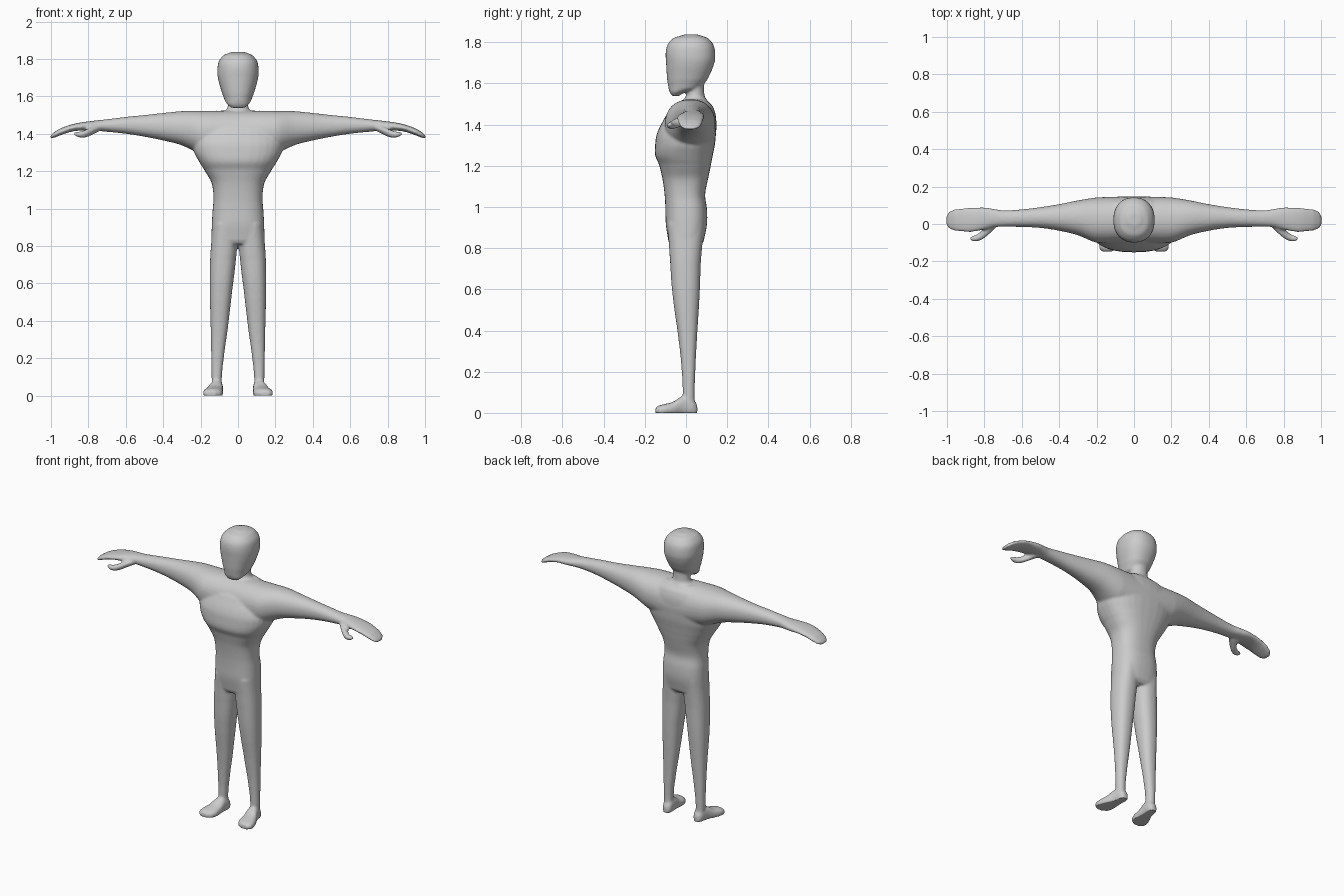
import bpy, bmesh, math

bm = bmesh.new()
SIDES = 32


def spline(a, b, c, d, t):
    return 0.5 * (2*b + (c - a)*t + (2*a - 5*b + 4*c - d)*t*t + (3*b - a - 3*c + d)*t**3)


def loft(axis, secs, power=2.0, mirror=False, steps=4):
    """Skin rounded sections (position, u0, u1, v0, v1) along an axis."""
    rows = []
    n = len(secs)
    for i in range(n - 1):
        quad = [secs[max(0, i-1)], secs[i], secs[i+1], secs[min(n-1, i+2)]]
        for k in range(steps):
            t = k / steps
            row = [spline(*vals, t) for vals in zip(*quad)]
            row[0] = secs[i][0] + (secs[i+1][0] - secs[i][0]) * t
            rows.append(row)
    rows.append(secs[-1])
    for sx in ((1, -1) if mirror else (1,)):
        rings = []
        for p, u0, u1, v0, v1 in rows:
            ring = []
            for j in range(SIDES):
                a = 2 * math.pi * j / SIDES
                c, s = math.cos(a), math.sin(a)
                u = (u0+u1)/2 + (u1-u0)/2 * math.copysign(abs(c)**(2/power), c)
                v = (v0+v1)/2 + (v1-v0)/2 * math.copysign(abs(s)**(2/power), s)
                x, y, z = {'x': (p, u, v), 'y': (u, p, v), 'z': (u, v, p)}[axis]
                ring.append(bm.verts.new((x * sx, y, z)))
            rings.append(ring)
        for r0, r1 in zip(rings, rings[1:]):
            for j in range(SIDES):
                k = (j + 1) % SIDES
                bm.faces.new((r0[j], r0[k], r1[k], r1[j]))
        bm.faces.new(rings[0])
        bm.faces.new(rings[-1])


def upright(secs, power):
    loft('z', [(z, -w, w, f, b) for z, w, f, b in secs], power)


# head
upright([(1.538, .035, -.068, -.035), (1.558, .058, -.08, .0),
         (1.575, .07, -.085, .065), (1.62, .087, -.092, .105),
         (1.70, .108, -.097, .138), (1.75, .11, -.099, .142),
         (1.79, .102, -.09, .133), (1.822, .075, -.06, .105),
         (1.838, .035, -.01, .06)], 2.25)

# neck
upright([(1.45, .12, -.05, .12), (1.515, .078, -.02, .105),
         (1.54, .056, .0, .09), (1.62, .052, .0, .088)], 2)

# torso
upright([(.81, .12, -.075, .07), (.83, .14, -.085, .085), (.915, .14, -.098, .102),
         (.99, .136, -.1, .102), (1.06, .131, -.104, .093), (1.14, .142, -.115, .108),
         (1.21, .182, -.132, .122), (1.25, .208, -.15, .13), (1.30, .234, -.15, .14),
         (1.36, .24, -.14, .146), (1.44, .21, -.10, .146), (1.49, .16, -.06, .13),
         (1.522, .1, -.01, .1)], 2.5)

# legs
loft('z', [(.04, .086, .14, -.015, .042), (.10, .086, .141, -.016, .042),
           (.19, .077, .143, -.02, .045), (.353, .055, .146, -.036, .053),
           (.57, .03, .151, -.065, .066), (.73, .011, .149, -.077, .072),
           (.82, .003, .143, -.083, .08), (.92, .003, .136, -.09, .09)], 2.3, True)

# feet
loft('y', [(.055, .092, .128, -.01, .04), (.035, .08, .14, -.015, .07),
           (-.015, .08, .152, -.015, .082), (-.06, .08, .173, -.015, .055),
           (-.10, .08, .186, -.015, .044), (-.132, .092, .186, -.012, .036),
           (-.148, .118, .17, -.006, .026)], 2.4, True)

# arms and flat hands
loft('x', [(0, -.1, .148, 1.25, 1.524), (.2, -.10, .142, 1.29, 1.523),
           (.3, -.06, .126, 1.338, 1.521), (.4, -.036, .106, 1.364, 1.511),
           (.5, -.021, .09, 1.384, 1.50), (.6, -.016, .078, 1.40, 1.49),
           (.7, -.015, .073, 1.41, 1.478), (.75, -.017, .081, 1.415, 1.472),
           (.8, -.03, .089, 1.416, 1.466), (.86, -.042, .088, 1.416, 1.457),
           (.91, -.042, .085, 1.406, 1.444), (.96, -.036, .079, 1.388, 1.424),
           (.99, -.025, .067, 1.377, 1.404), (1.003, -.008, .045, 1.375, 1.391)],
     2.2, True)

# thumbs
loft('x', [(.72, -.005, .04, 1.422, 1.452), (.77, -.05, .02, 1.399, 1.442),
           (.81, -.082, -.03, 1.381, 1.424), (.84, -.093, -.055, 1.378, 1.413),
           (.862, -.093, -.063, 1.384, 1.412), (.876, -.087, -.07, 1.392, 1.408)],
     2, True)

bmesh.ops.recalc_face_normals(bm, faces=bm.faces)
mesh = bpy.data.meshes.new("body")
bm.to_mesh(mesh)
bm.free()
body = bpy.data.objects.new("body", mesh)
bpy.context.collection.objects.link(body)

# fuse all parts into one soft skin
fuse = body.modifiers.new("fuse", 'REMESH')
fuse.mode = 'VOXEL'
fuse.voxel_size = 0.007
soften = body.modifiers.new("soften", 'SMOOTH')
soften.factor = 0.5
soften.iterations = 8
bpy.context.view_layer.objects.active = body
body.select_set(True)
bpy.ops.object.convert(target='MESH')

# flat soles
for v in body.data.vertices:
    v.co.z = max(v.co.z, 0.0)
bpy.ops.object.shade_smooth_by_angle(angle=math.radians(50))
